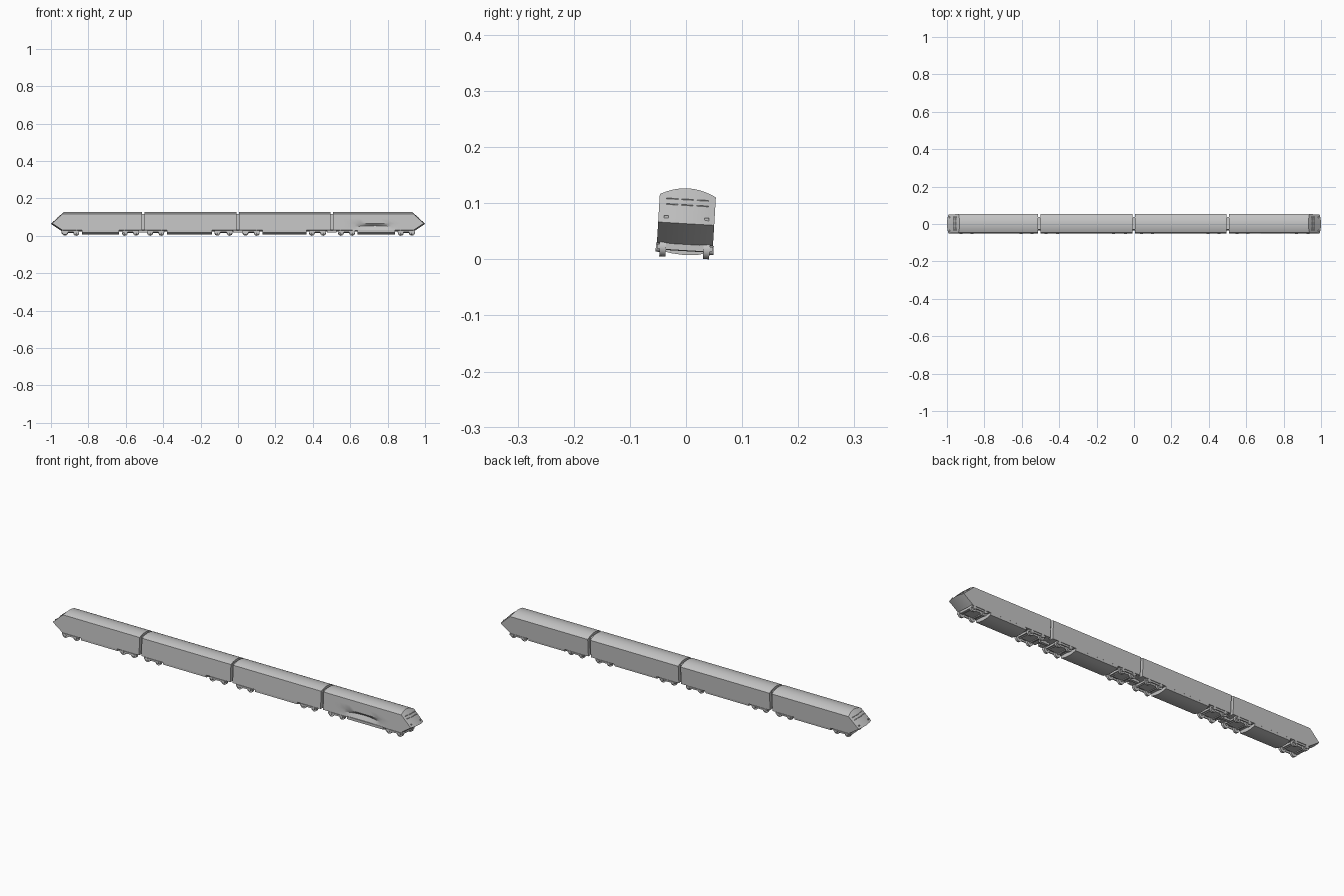
import bpy, bmesh, math
from mathutils import Matrix, Vector

cube = bpy.data.objects.get("Cube")
if cube:
    bpy.data.objects.remove(cube)

grey = bpy.data.materials.new("light grey")
grey.use_nodes = True
grey.diffuse_color = (0.55, 0.55, 0.55, 1)
grey.node_tree.nodes["Principled BSDF"].inputs["Base Color"].default_value = (0.55, 0.55, 0.55, 1)

HALF = 0.05            # half width of the train
BASE, TIP, EAVE, ROOF = 0.028, 0.065, 0.115, 0.128
parts = []


def finish(name, bm, smooth=True):
    bmesh.ops.recalc_face_normals(bm, faces=bm.faces)
    mesh = bpy.data.meshes.new(name)
    bm.to_mesh(mesh)
    bm.free()
    ob = bpy.data.objects.new(name, mesh)
    bpy.context.collection.objects.link(ob)
    mesh.materials.append(grey)
    if smooth:
        bpy.ops.object.select_all(action='DESELECT')
        ob.select_set(True)
        bpy.context.view_layer.objects.active = ob
        bpy.ops.object.shade_smooth_by_angle(angle=math.radians(25))
    parts.append(ob)
    return ob


def add_box(bm, centre, size):
    bmesh.ops.create_cube(bm, size=1, matrix=Matrix.Translation(centre) @ Matrix.Diagonal((*size, 1)))


def add_wheel(bm, centre, radius, width):
    bmesh.ops.create_cone(bm, cap_ends=True, segments=16, radius1=radius, radius2=radius, depth=width,
                          matrix=Matrix.Translation(centre) @ Matrix.Rotation(math.pi / 2, 4, 'X'))


def nose_x(y, z):
    """Distance of the wedge nose from the centre at a given height."""
    if z > TIP:
        x = 1 - 0.068 * (z - TIP) / (ROOF - TIP)
    else:
        x = 1 - 0.055 * (TIP - z) / (TIP - BASE)
    return x - 3 * y * y


def car_body(name, x0, x1, steps, dent=False):
    """Arched-roof shell; an end lying at the very tip of the train gets a nose."""
    cols, levels = 10, (BASE, 0.045, TIP, 0.09, EAVE)
    bm = bmesh.new()

    def point(i, j, end):
        y = HALF * (2 * i / cols - 1)
        z = levels[j]
        if j == len(levels) - 1:
            z += (ROOF - EAVE) * (1 - (y / HALF) ** 2)
        x = (x0, x1)[end]
        if abs(x) == 1:
            x = math.copysign(nose_x(y, z), x)
        return Vector((x, y, z))

    top = len(levels) - 1
    ends = [[[bm.verts.new(point(i, j, e)) for j in range(top + 1)] for i in range(cols + 1)] for e in (0, 1)]
    for g in ends:
        for i in range(cols):
            for j in range(top):
                bm.faces.new((g[i][j], g[i + 1][j], g[i + 1][j + 1], g[i][j + 1]))
    # walls, roof and floor between the two ends
    loop = [(i, 0) for i in range(cols)] + [(cols, j) for j in range(top)]
    loop += [(i, top) for i in range(cols, 0, -1)] + [(0, j) for j in range(top, 0, -1)]
    previous = [ends[0][i][j] for i, j in loop]
    for s in range(1, steps + 1):
        if s == steps:
            ring = [ends[1][i][j] for i, j in loop]
        else:
            ring = [bm.verts.new(point(i, j, 0).lerp(point(i, j, 1), s / steps)) for i, j in loop]
        for k in range(len(loop)):
            m = (k + 1) % len(loop)
            bm.faces.new((previous[k], previous[m], ring[m], ring[k]))
        previous = ring
    # crumpled lower panel on the damaged front side
    if dent:
        for v in bm.verts:
            if v.co.y < -0.049 and 0.6 < v.co.x < 0.85 and v.co.z < 0.05:
                wave = math.sin((v.co.x - 0.6) / 0.25 * math.pi)
                v.co.y += 0.014 * wave if v.co.z > 0.035 else 0.004 * wave
                v.co.z += 0.008 * wave if v.co.z > 0.035 else 0
    finish(name, bm)


def belly(name, x0, x1):
    """Shallow curved tray hanging between the bogies."""
    bm = bmesh.new()
    section = [(-0.05, 0.03), (-0.049, 0.017), (-0.025, 0.011), (0, 0.009),
               (0.025, 0.011), (0.049, 0.017), (0.05, 0.03)]
    rings = [[bm.verts.new((x, y, z)) for y, z in section] for x in (x0, x1)]
    for ring in rings:
        bm.faces.new(ring)
    n = len(section)
    for k in range(n):
        m = (k + 1) % n
        bm.faces.new((rings[0][k], rings[0][m], rings[1][m], rings[1][k]))
    finish(name, bm)


def bogie(name, xa, xb):
    mid = (xa + xb) / 2
    bm = bmesh.new()
    add_box(bm, (mid, 0, 0.025), (0.08, 0.06, 0.012))
    for side in (-1, 1):
        add_box(bm, (mid, side * 0.047, 0.022), (0.09, 0.005, 0.008))
        for x in (xa, xb):
            add_wheel(bm, (x, side * 0.039, 0.02), 0.016, 0.011)
            add_wheel(bm, (x, side * 0.048, 0.02), 0.008, 0.007)
    for x in (xa, xb):
        add_wheel(bm, (x, 0, 0.02), 0.004, 0.078)
    finish(name, bm)


# The four cars: name, ends, and the axle positions of both bogies
cars = [("rear_power_car", -1, -0.513, (-0.925, -0.865), (-0.605, -0.545)),
        ("rear_coach", -0.5, -0.007, (-0.47, -0.41), (-0.11, -0.045)),
        ("middle_coach", 0.006, 0.494, (0.04, 0.1), (0.395, 0.455)),
        ("front_power_car", 0.508, 1, (0.55, 0.61), (0.87, 0.93))]
for name, x0, x1, first, second in cars:
    damaged = name == "front_power_car"
    car_body(name + "_body", x0, x1, 16 if damaged else 1, damaged)
    belly(name + "_belly", first[1] + 0.03, second[0] - 0.03)
    bogie(name + "_first_bogie", *first)
    bogie(name + "_second_bogie", *second)

# Gangways and couplers joining the cars
for k in range(3):
    x = (cars[k][2] + cars[k + 1][1]) / 2
    bm = bmesh.new()
    add_box(bm, (x, 0, 0.073), (0.02, 0.066, 0.085))
    add_box(bm, (x, 0, 0.024), (0.05, 0.014, 0.012))
    finish("gangway_%d" % (k + 1), bm, False)

# Windscreen louvres, nose lamps and the plough under each nose
for end, label in ((-1, "rear"), (1, "front")):
    bm = bmesh.new()
    for z in (0.098, 0.108):
        for y in (-0.027, 0, 0.027):
            add_box(bm, (end * nose_x(y, z), y, z), (0.004, 0.021, 0.0015))
    finish(label + "_windscreen_louvres", bm, False)
    bm = bmesh.new()
    for y in (-0.036, 0.036):
        add_box(bm, (end * nose_x(y, 0.075), y, 0.075), (0.005, 0.008, 0.005))
    finish(label + "_lamps", bm, False)
    bm = bmesh.new()
    add_box(bm, (end * 0.95, 0, 0.024), (0.01, 0.09, 0.014))
    for v in bm.verts:
        v.co.x -= end * 0.012
    finish(label + "_plough", bm, False)

# Lean the whole train slightly to one side, then rest it on the ground
lean = Matrix.Translation((0, 0, 0.06)) @ Matrix.Rotation(-0.06, 4, 'X') @ Matrix.Translation((0, 0, -0.06))
for ob in parts:
    ob.data.transform(lean)
low = min(v.co.z for ob in parts for v in ob.data.vertices)
for ob in parts:
    ob.data.transform(Matrix.Translation((0, 0, -low)))
